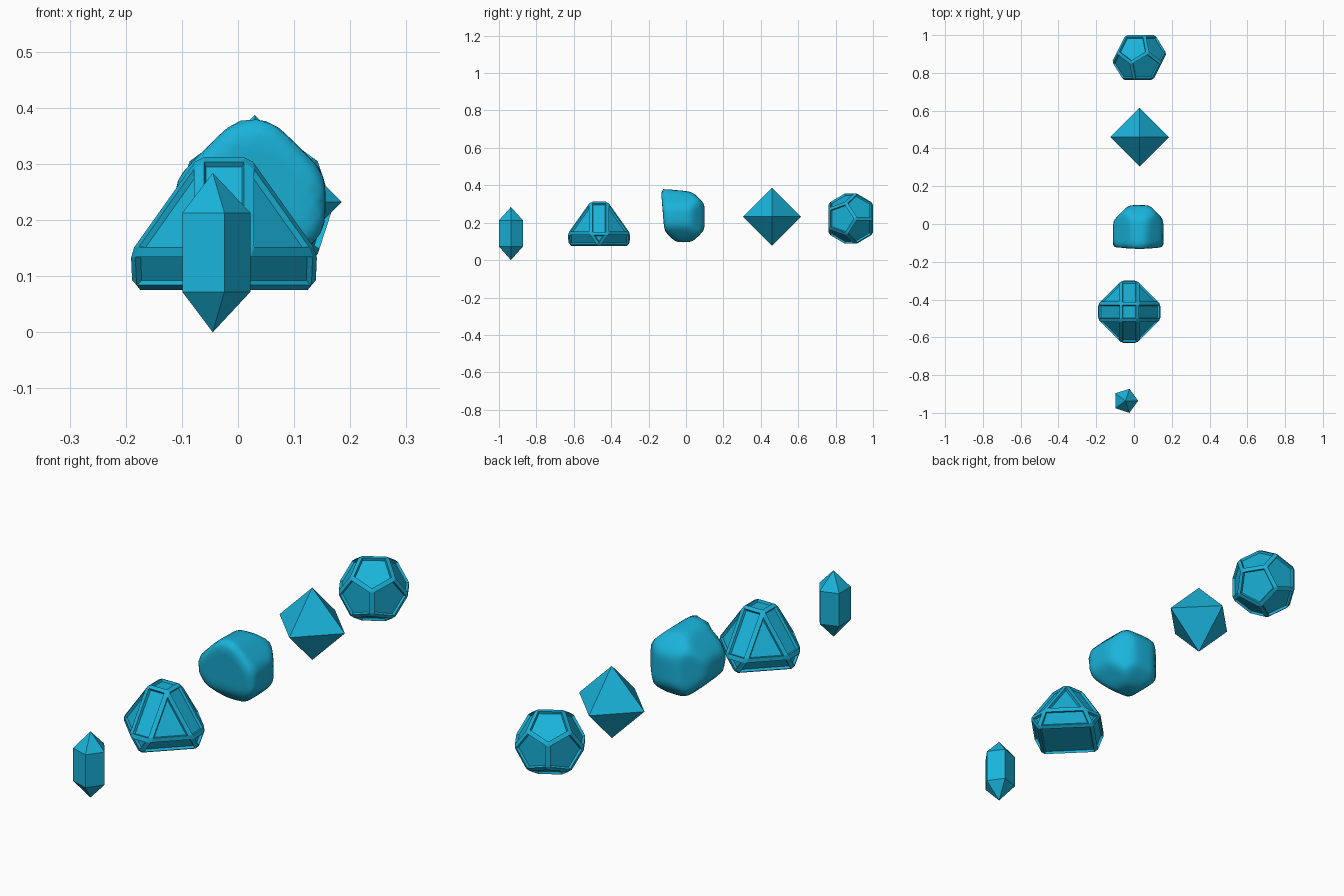
import bpy, bmesh, math
from mathutils import Vector

if "Cube" in bpy.data.objects:
    bpy.data.objects.remove(bpy.data.objects["Cube"])

mat = bpy.data.materials.new("gem_blue")
mat.diffuse_color = (0.01, 0.45, 0.70, 1)
mat.use_nodes = True
mat.node_tree.nodes["Principled BSDF"].inputs["Base Color"].default_value = mat.diffuse_color


def finish(bm, name, loc):
    bmesh.ops.recalc_face_normals(bm, faces=bm.faces[:])
    me = bpy.data.meshes.new(name)
    bm.to_mesh(me)
    bm.free()
    ob = bpy.data.objects.new(name, me)
    ob.location = loc
    me.materials.append(mat)
    bpy.context.collection.objects.link(ob)
    return ob


def hull(points):
    bm = bmesh.new()
    for p in points:
        bm.verts.new(p)
    bmesh.ops.convex_hull(bm, input=bm.verts[:])
    bmesh.ops.dissolve_limit(bm, angle_limit=0.02, verts=bm.verts[:], edges=bm.edges[:])
    bmesh.ops.recalc_face_normals(bm, faces=bm.faces[:])
    return bm


def framed(bm, bevel, depth):
    # chamfer every edge, then sink a panel into each original face
    res = bmesh.ops.bevel(bm, geom=bm.edges[:], offset=bevel, offset_type='OFFSET',
                          segments=1, profile=0.5, affect='EDGES')
    new = set(res['faces'])
    panels = [f for f in bm.faces if f not in new]
    bmesh.ops.inset_individual(bm, faces=panels, thickness=0.004,
                               depth=-depth, use_even_offset=True)
    return bm


# five-sided crystal with pointed ends
r = 0.067
pts = [(0, 0, 0), (0, 0, 0.284)]
for k in range(5):
    a = math.radians(72 * k)
    pts += [(r * math.cos(a), r * math.sin(a), z) for z in (0.072, 0.213)]
finish(hull(pts), "crystal", (-0.045, -0.936, 0))

# framed pyramid gem
pts = []
w = 0.046
for sx in (-1, 1):
    for sy in (-1, 1):
        pts += [(sx * w, sy * w, 0.312),
                (sx * 0.166, sy * w, 0.143),
                (sx * w, sy * 0.166, 0.143)]
    pts += [(sx * 0.163, 0, 0.075), (0, sx * 0.163, 0.075)]
finish(framed(hull(pts), 0.010, 0.010), "pyramid_gem", (-0.025, -0.465, 0))

# smooth pebble: rounded intersection of planes
planes = [((0, -1, -.08), .110), ((0, .1, 1), .138), ((0, 0, -1), .137),
          ((0, 1, 0), .112), ((1, 0, 0), .134), ((-1, 0, 0), .134),
          ((1, 1, 0), .122), ((-1, 1, 0), .115), ((0, 1, 1), .128),
          ((0, 1, -1), .129), ((0, -1, -1), .128), ((-1, 0, 1), .124),
          ((1, 0, 1), .131), ((1, 0, -1), .131), ((-1, 0, -1), .125)]
planes = [(Vector(n).normalized(), d) for n, d in planes]
bm = bmesh.new()
bmesh.ops.create_icosphere(bm, subdivisions=4, radius=1)
for v in bm.verts:
    d = v.co.normalized()
    s = sum(max(0, n.dot(d) / k) ** 16 for n, k in planes)
    v.co = d * s ** (-1 / 16)
for f in bm.faces:
    f.smooth = True
finish(bm, "pebble", (0.022, -0.012, 0.232))

# plain octahedron
R = 0.155
pts = [(s * R * (i == 0), s * R * (i == 1), s * R * (i == 2))
       for i in range(3) for s in (-1, 1)]
finish(hull(pts), "octahedron", (0.03, 0.46, 0.232))

# framed dodecahedron with one face pair towards front and back
R = 0.119 / 0.7947
pts = []
for s in (-1, 1):
    for k in range(5):
        a = math.radians(72 * k + (180 if s < 0 else 0))
        for y, rad in ((0.7947, 0.607), (0.1876, 0.9822)):
            pts.append((R * rad * math.cos(a), s * R * y, R * rad * math.sin(a)))
finish(framed(hull(pts), 0.011, 0.010), "dodecahedron", (0.028, 0.881, 0.222))
